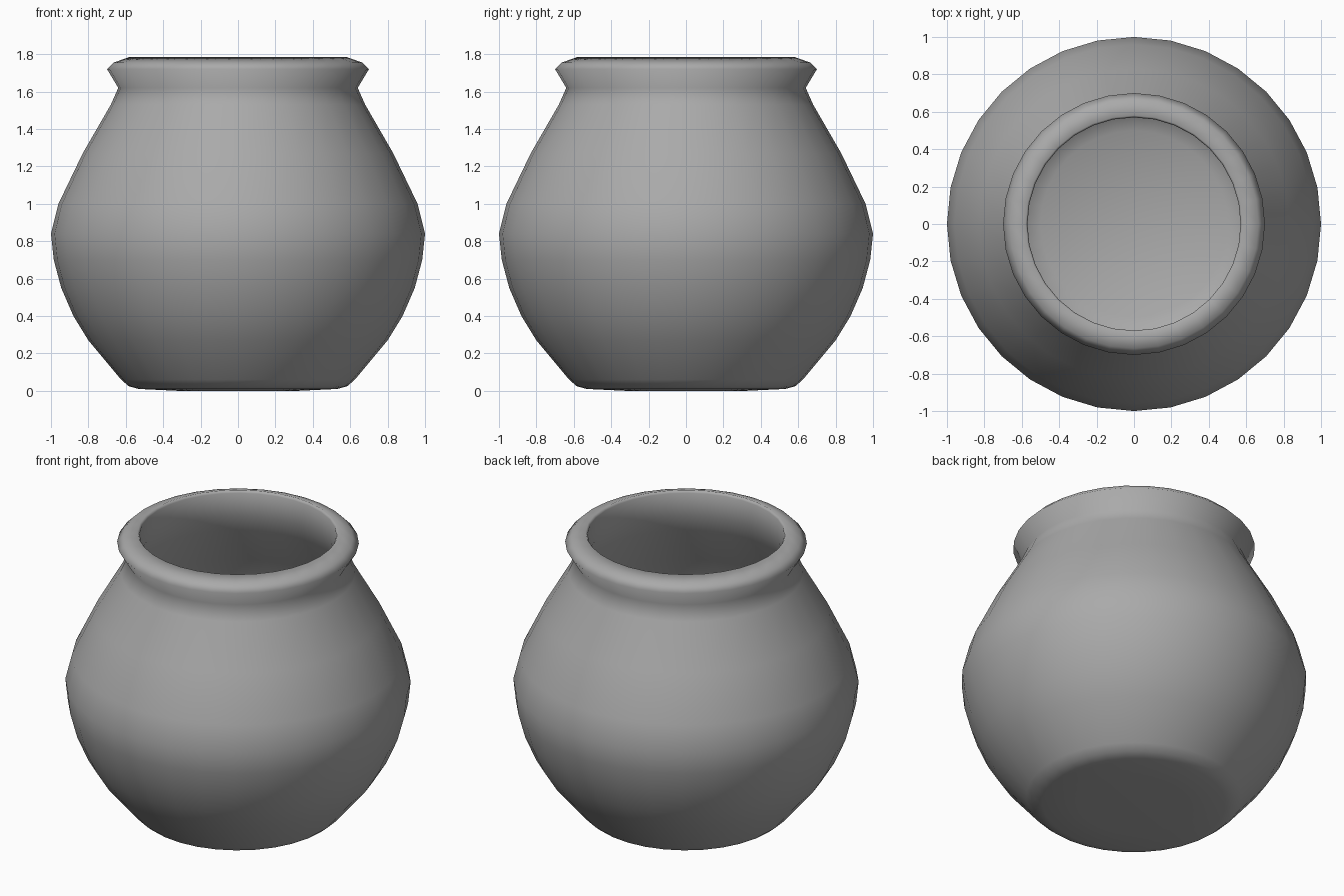
import bpy
import bmesh
from math import tau

SIDES = 32

cube = bpy.data.objects.get("Cube")
if cube:
    bpy.data.objects.remove(cube, do_unlink=True)

# Plain grey clay
clay = bpy.data.materials.new("grey clay")
clay.use_nodes = True
grey = (0.4, 0.4, 0.4, 1)
clay.diffuse_color = grey
clay.node_tree.nodes["Principled BSDF"].inputs["Base Color"].default_value = grey

# Profile as (radius, height): underside, belly, neck, rolled rim
outer = [(0, 0), (0.32, 0), (0.53, 0.01), (0.585, 0.025), (0.625, 0.06),
         (0.8, 0.27), (0.88, 0.4), (0.945, 0.55), (0.985, 0.7), (1, 0.84),
         (0.96, 1), (0.83, 1.27), (0.68, 1.53), (0.64, 1.62),
         (0.7, 1.72), (0.665, 1.755), (0.58, 1.785)]
# Mouth, hollow wall and floor
inner = [(0.57, 1.77), (0.575, 1.62), (0.62, 1.51), (0.77, 1.25),
         (0.9, 0.99), (0.935, 0.84), (0.92, 0.7), (0.88, 0.56),
         (0.82, 0.42), (0.74, 0.29), (0.6, 0.12), (0.5, 0.07), (0, 0.05)]


def lathe(name, profile, material):
    """Turn a profile around the z axis into a smooth object."""
    bm = bmesh.new()
    verts = [bm.verts.new((r, 0, z)) for r, z in profile]
    edges = [bm.edges.new(pair) for pair in zip(verts, verts[1:])]
    bmesh.ops.spin(bm, geom=verts + edges, cent=(0, 0, 0), axis=(0, 0, 1),
                   angle=tau, steps=SIDES, use_duplicate=False)
    bmesh.ops.remove_doubles(bm, verts=bm.verts, dist=0.0005)
    bmesh.ops.recalc_face_normals(bm, faces=bm.faces)
    for face in bm.faces:
        face.smooth = True
    mesh = bpy.data.meshes.new(name)
    bm.to_mesh(mesh)
    bm.free()
    mesh.materials.append(material)
    obj = bpy.data.objects.new(name, mesh)
    bpy.context.collection.objects.link(obj)
    return obj


lathe("pot", outer + inner, clay)
